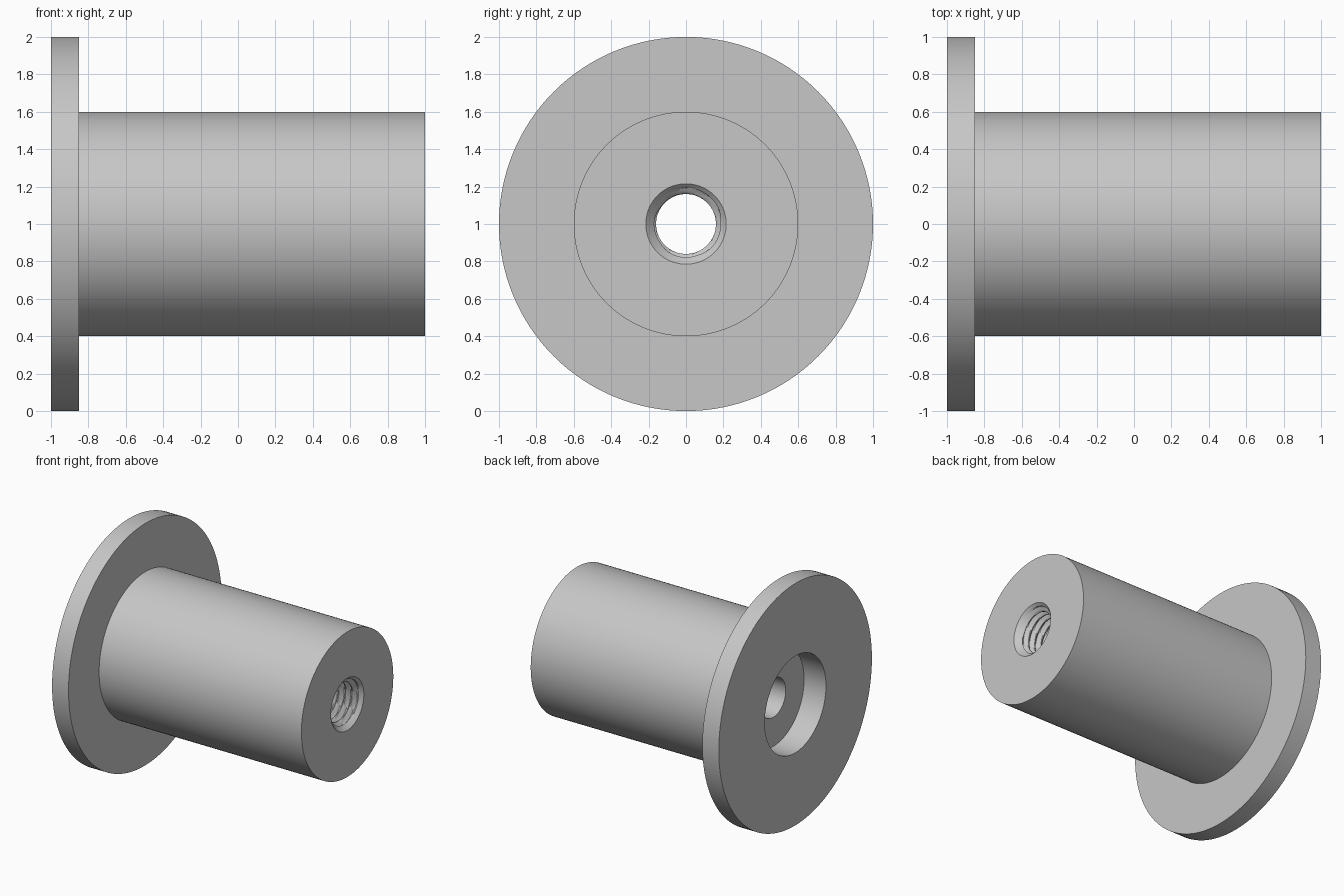
import bpy
import bmesh
import math

cube = bpy.data.objects.get("Cube")
if cube:
    bpy.data.objects.remove(cube, do_unlink=True)

SEGMENTS = 128
BORE, ROOT, PITCH = 0.16, 0.194, 0.06
THREAD_START, CHAMFER_RIM = 0.1, 0.215
STEPS = 8


def thread_radius(x, angle):
    """Trapezoid thread wound along x, widened by the entry chamfer."""
    phase = (x / PITCH - angle / math.tau) % 1
    wave = abs(2 * phase - 1)
    depth = min(max((wave - 0.2) / 0.65, 0), 1)
    run_in = min((x - THREAD_START) / PITCH, 1)
    chamfer = CHAMFER_RIM - (1 - x)
    return max(BORE + (ROOT - BORE) * depth * run_in, chamfer)


def lathe(name, rings, material):
    """Join rings of (x, radius or radius function) into a closed solid around x."""
    bm = bmesh.new()
    loops = []
    for x, radius in rings:
        loop = []
        for i in range(SEGMENTS):
            a = math.tau * i / SEGMENTS
            r = radius(x, a) if callable(radius) else radius
            loop.append(bm.verts.new((x, r * math.cos(a), 1 + r * math.sin(a))))
        loops.append(loop)
    for k, loop in enumerate(loops):
        after = loops[(k + 1) % len(loops)]
        for i in range(SEGMENTS):
            j = (i + 1) % SEGMENTS
            bm.faces.new((loop[i], loop[j], after[j], after[i]))
    bmesh.ops.recalc_face_normals(bm, faces=bm.faces)
    mesh = bpy.data.meshes.new(name)
    bm.to_mesh(mesh)
    bm.free()
    mesh.materials.append(material)
    obj = bpy.data.objects.new(name, mesh)
    bpy.context.collection.objects.link(obj)
    bpy.ops.object.select_all(action="DESELECT")
    obj.select_set(True)
    bpy.context.view_layer.objects.active = obj
    bpy.ops.object.shade_smooth_by_angle(angle=math.radians(30))
    return obj


grey = bpy.data.materials.new("plain grey")
grey.use_nodes = True
colour = (0.57, 0.57, 0.57, 1)
grey.diffuse_color = colour
grey.node_tree.nodes["Principled BSDF"].inputs["Base Color"].default_value = colour

# Counterbore, flange and barrel, from the bore out to the free end
rings = [(-0.8, BORE), (-0.8, 0.4), (-1, 0.4), (-1, 1),
         (-0.85, 1), (-0.85, 0.6), (1, 0.6)]

# Threaded bore, from the free end back to the plain hole
count = round((1 - THREAD_START) / PITCH * STEPS)
for k in range(count + 1):
    x = 1 - (1 - THREAD_START) * k / count
    rings.append((x, CHAMFER_RIM if k == 0 else thread_radius))

lathe("flanged_threaded_bushing", rings, grey)
